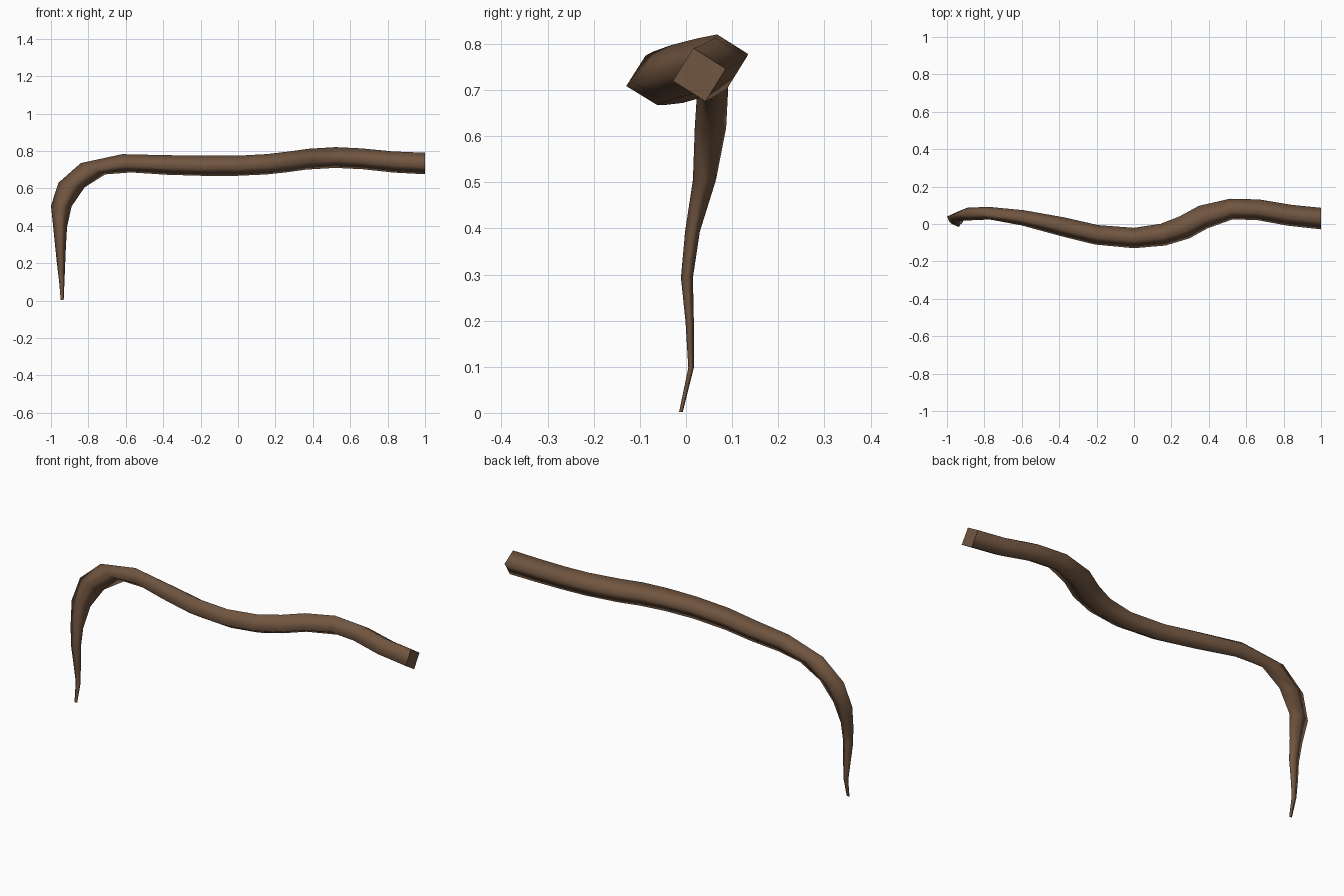
import bpy, bmesh, math
from mathutils import Vector

# Rings along the branch: x, y, z, half height, half width, tilt of ring (deg), twist (deg)
rings = [
    (1.00, 0.029, 0.733, 0.059, 0.059, 90, 13),
    (0.83, 0.047, 0.741, 0.058, 0.058, 90, 13),
    (0.665, 0.076, 0.758, 0.057, 0.057, 90, 13),
    (0.52, 0.080, 0.765, 0.057, 0.057, 90, 13),
    (0.37, 0.037, 0.756, 0.057, 0.066, 90, 13),
    (0.27, -0.018, 0.742, 0.057, 0.066, 90, 13),
    (0.155, -0.057, 0.729, 0.056, 0.061, 90, 13),
    (0.00, -0.075, 0.721, 0.055, 0.056, 90, 13),
    (-0.20, -0.058, 0.721, 0.055, 0.054, 90, 13),
    (-0.38, -0.015, 0.725, 0.054, 0.052, 95, 11),
    (-0.595, 0.033, 0.734, 0.055, 0.042, 115, 8),
    (-0.775, 0.058, 0.705, 0.072, 0.034, 155, 4),
    (-0.89, 0.053, 0.618, 0.071, 0.034, 170, 0),
    (-0.945, 0.040, 0.505, 0.055, 0.025, 178, 0),
    (-0.951, 0.014, 0.393, 0.037, 0.016, 180, 0),
    (-0.949, 0.002, 0.293, 0.029, 0.013, 180, 0),
    (-0.946, 0.008, 0.197, 0.022, 0.009, 180, 0),
    (-0.942, 0.011, 0.098, 0.014, 0.006, 180, 0),
    (-0.940, -0.011, 0.002, 0.008, 0.004, 180, 0),
]

bm = bmesh.new()
loops = []
for i, (x, y, z, h, w, tilt, twist) in enumerate(rings):
    prev, nxt = rings[max(i - 1, 0)], rings[min(i + 1, len(rings) - 1)]
    tangent = (Vector(nxt[:3]) - Vector(prev[:3])).normalized()
    if i == 0:
        tangent = Vector((-1, 0, 0))
    if i > 11:
        tangent = Vector((0, 0, -1))
    a = math.radians(tilt)
    up = Vector((math.cos(a), 0, math.sin(a)))
    side = up.cross(tangent).normalized()
    # four-sided diamond section
    loop = []
    for k in range(4):
        b = math.radians(twist + 90 * k)
        loop.append(bm.verts.new(Vector((x, y, z)) + up * h * math.cos(b) + side * w * math.sin(b)))
    loops.append(loop)

# Smooth sides
for a, b in zip(loops, loops[1:]):
    for k in range(4):
        f = bm.faces.new((a[k], a[(k + 1) % 4], b[(k + 1) % 4], b[k]))
        f.smooth = True
# Flat end caps with sharp borders
for loop in (loops[0], loops[-1]):
    cap = bm.faces.new(loop)
    for e in cap.edges:
        e.smooth = False
bmesh.ops.recalc_face_normals(bm, faces=bm.faces)

mesh = bpy.data.meshes.new("branch")
bm.to_mesh(mesh)
bm.free()
branch = bpy.data.objects.new("branch", mesh)
bpy.context.collection.objects.link(branch)

bark = bpy.data.materials.new("bark brown")
bark.diffuse_color = (0.165, 0.092, 0.052, 1)
mesh.materials.append(bark)
